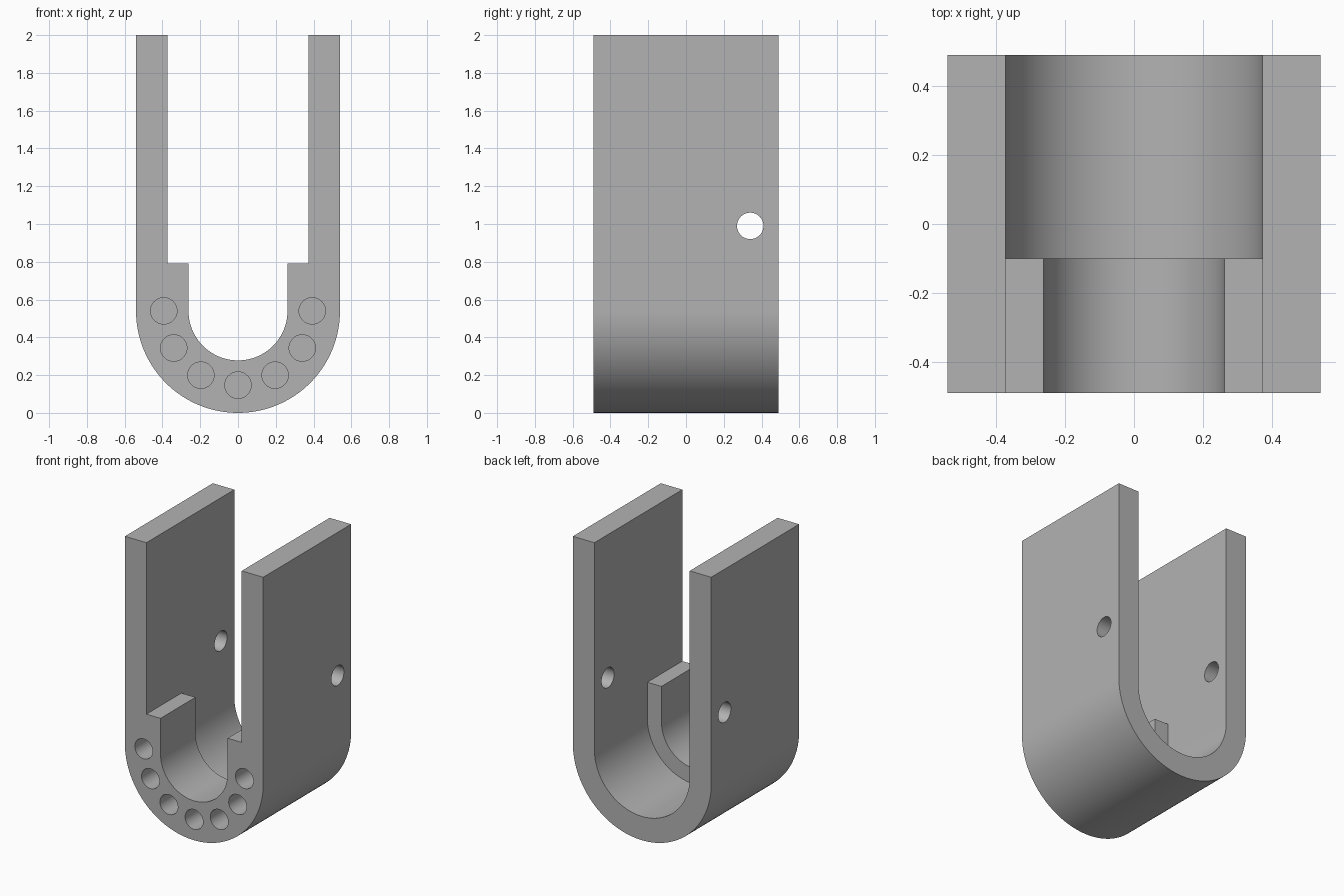
import bpy
import bmesh
from math import pi, sin, cos
from mathutils import Matrix

HEIGHT, HALF_DEPTH = 2.0, 0.49
OUTER_R, SLOT_R, CRADLE_R = 0.54, 0.372, 0.262
ARC_Z = 0.54          # height of the shared arc centre
LEDGE_Z, LEDGE_Y = 0.79, -0.1
HOLE_R, HOLE_DEPTH = 0.07, 0.25

if "Cube" in bpy.data.objects:
    bpy.data.objects.remove(bpy.data.objects["Cube"])

grey = bpy.data.materials.new("plain_grey")
grey.use_nodes = True
grey.diffuse_color = (0.45, 0.45, 0.45, 1)
grey.node_tree.nodes["Principled BSDF"].inputs["Base Color"].default_value = grey.diffuse_color


def add_object(name, bm):
    bmesh.ops.recalc_face_normals(bm, faces=bm.faces)
    mesh = bpy.data.meshes.new(name)
    bm.to_mesh(mesh)
    bm.free()
    mesh.materials.append(grey)
    obj = bpy.data.objects.new(name, mesh)
    bpy.context.collection.objects.link(obj)
    return obj


def u_profile(radius, top, segments=64):
    """Half circle below, straight sides up to the top."""
    arc = [(-radius * cos(pi * i / segments), ARC_Z - radius * sin(pi * i / segments))
           for i in range(segments + 1)]
    return [(-radius, top)] + arc + [(radius, top)]


def extrude(name, profile, y0, y1):
    bm = bmesh.new()
    face = bm.faces.new([bm.verts.new((x, y0, z)) for x, z in profile])
    moved = bmesh.ops.extrude_face_region(bm, geom=[face])["geom"]
    verts = [v for v in moved if isinstance(v, bmesh.types.BMVert)]
    bmesh.ops.translate(bm, verts=verts, vec=(0, y1 - y0, 0))
    return add_object(name, bm)


def cylinder(name, centre, axis, length):
    bm = bmesh.new()
    turn = Matrix.Rotation(pi / 2, 4, "Y" if axis == "X" else "X")
    bmesh.ops.create_cone(bm, cap_ends=True, segments=40, radius1=HOLE_R, radius2=HOLE_R,
                          depth=length, matrix=Matrix.Translation(centre) @ turn)
    return add_object(name, bm)


def cut(target, cutter):
    cutter.hide_render = True
    mod = target.modifiers.new("cut", "BOOLEAN")
    mod.operation, mod.solver, mod.object = "DIFFERENCE", "EXACT", cutter
    bpy.context.view_layer.objects.active = target
    bpy.ops.object.modifier_apply(modifier=mod.name)
    bpy.data.objects.remove(cutter)


# Solid round-bottomed block
bracket = extrude("u_bracket", u_profile(OUTER_R, HEIGHT), -HALF_DEPTH, HALF_DEPTH)

# Wide slot behind the cradle
above = HEIGHT + 0.2
cut(bracket, extrude("wide_slot", u_profile(SLOT_R, above), LEDGE_Y, HALF_DEPTH + 0.2))

# Narrow cradle slot in front, widening above the ledges
stepped = ([(-SLOT_R, above), (-SLOT_R, LEDGE_Z)] + u_profile(CRADLE_R, LEDGE_Z)
           + [(SLOT_R, LEDGE_Z), (SLOT_R, above)])
cut(bracket, extrude("cradle_slot", stepped, -HALF_DEPTH - 0.2, 0.1))

# Seven blind holes around the front of the arc
for i in range(7):
    angle = pi * i / 6
    centre = (-0.393 * cos(angle), -HALF_DEPTH, ARC_Z - 0.393 * sin(angle))
    cut(bracket, cylinder("front_hole", centre, "Y", 2 * HOLE_DEPTH))

# Cross hole through both walls
cut(bracket, cylinder("cross_hole", (0, 0.34, 0.99), "X", 1.5))

bpy.ops.object.select_all(action="DESELECT")
bracket.select_set(True)
bpy.context.view_layer.objects.active = bracket
bpy.ops.object.shade_smooth_by_angle(angle=pi / 6)
